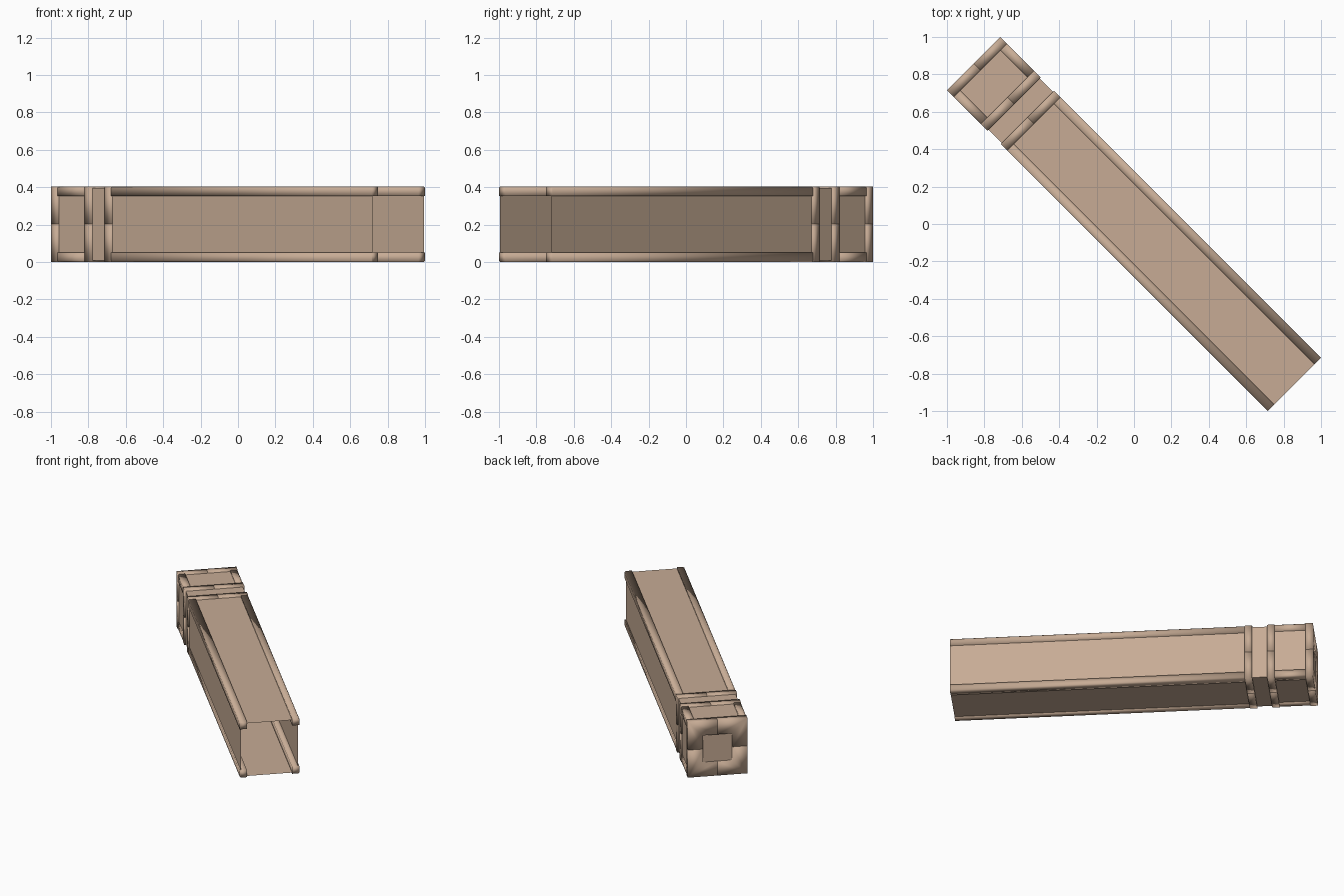
import bpy, bmesh, math
from mathutils import Matrix, Vector

if "Cube" in bpy.data.objects:
    bpy.data.objects.remove(bpy.data.objects["Cube"])

H, R = 1.212, 0.2022       # half length, half width of the beam
T, INSET = 0.05, 0.009     # trim thickness, recess of the panels
PLACE = Matrix.Translation((0, 0, R)) @ Matrix.Rotation(math.radians(-45), 4, 'Z')

mat = bpy.data.materials.new("tan_beige")
mat.diffuse_color = (0.57, 0.41, 0.30, 1)
mat.use_nodes = True
mat.node_tree.nodes["Principled BSDF"].inputs["Base Color"].default_value = mat.diffuse_color


def add_prism(bm, outline, caps, x0, x1):
    """Extrude a (y, z) outline along the beam, with the given cap faces."""
    a = [bm.verts.new((x0, y, z)) for y, z in outline]
    b = [bm.verts.new((x1, y, z)) for y, z in outline]
    n = len(outline)
    for i in range(n):
        j = (i + 1) % n
        bm.faces.new((a[i], a[j], b[j], b[i]))
    for cap in caps:
        bm.faces.new([a[i] for i in cap])
        bm.faces.new([b[i] for i in cap])


def finish(bm, name, smooth):
    bmesh.ops.recalc_face_normals(bm, faces=bm.faces[:])
    for f in bm.faces:
        f.smooth = smooth
    me = bpy.data.meshes.new(name)
    bm.to_mesh(me)
    bm.free()
    me.materials.append(mat)
    ob = bpy.data.objects.new(name, me)
    ob.matrix_world = PLACE
    bpy.context.collection.objects.link(ob)
    return ob


QUADRANTS = [(sy, sz) for sy in (-1, 1) for sz in (-1, 1)]

# thin recessed tube, closed at the back end and open at the front end
w = R - INSET
bm = bmesh.new()
add_prism(bm, [(-w, -w), (w, -w), (w, w), (-w, w)], [(0, 1, 2, 3)], -H + INSET, H)
bmesh.ops.recalc_face_normals(bm, faces=bm.faces[:])
mouth = [f for f in bm.faces if f.normal.x > 0.9]
bmesh.ops.delete(bm, geom=mouth, context='FACES_ONLY')
finish(bm, "tube_walls", False)

# softly shaded corner rails: a short set behind the groove, a long set in front
for name, s0, s1 in (("end_corner_rails", 0.05, 0.255), ("long_corner_rails", 0.455, 2 * H)):
    bm = bmesh.new()
    i = R - T
    for sy, sz in QUADRANTS:
        pts = [(i, i), (R, i), (R, R - 0.008), (R - 0.008, R), (i, R)]
        add_prism(bm, [(y * sy, z * sz) for y, z in pts], [(0, 1, 2, 3, 4)], -H + s0, -H + s1)
    finish(bm, name, True)

# collars, each of four L-shaped quarters around a square hole
a = 0.1
for name, s in (("end_collar", 0.0), ("groove_collar_rear", 0.255), ("groove_collar_front", 0.405)):
    bm = bmesh.new()
    for sy, sz in QUADRANTS:
        pts = [(R, R), (0, R), (0, a), (a, a), (a, 0), (R, 0)]
        add_prism(bm, [(y * sy, z * sz) for y, z in pts],
                  [(0, 1, 2, 3), (0, 3, 4, 5)], -H + s, -H + s + T)
    finish(bm, name, True)
